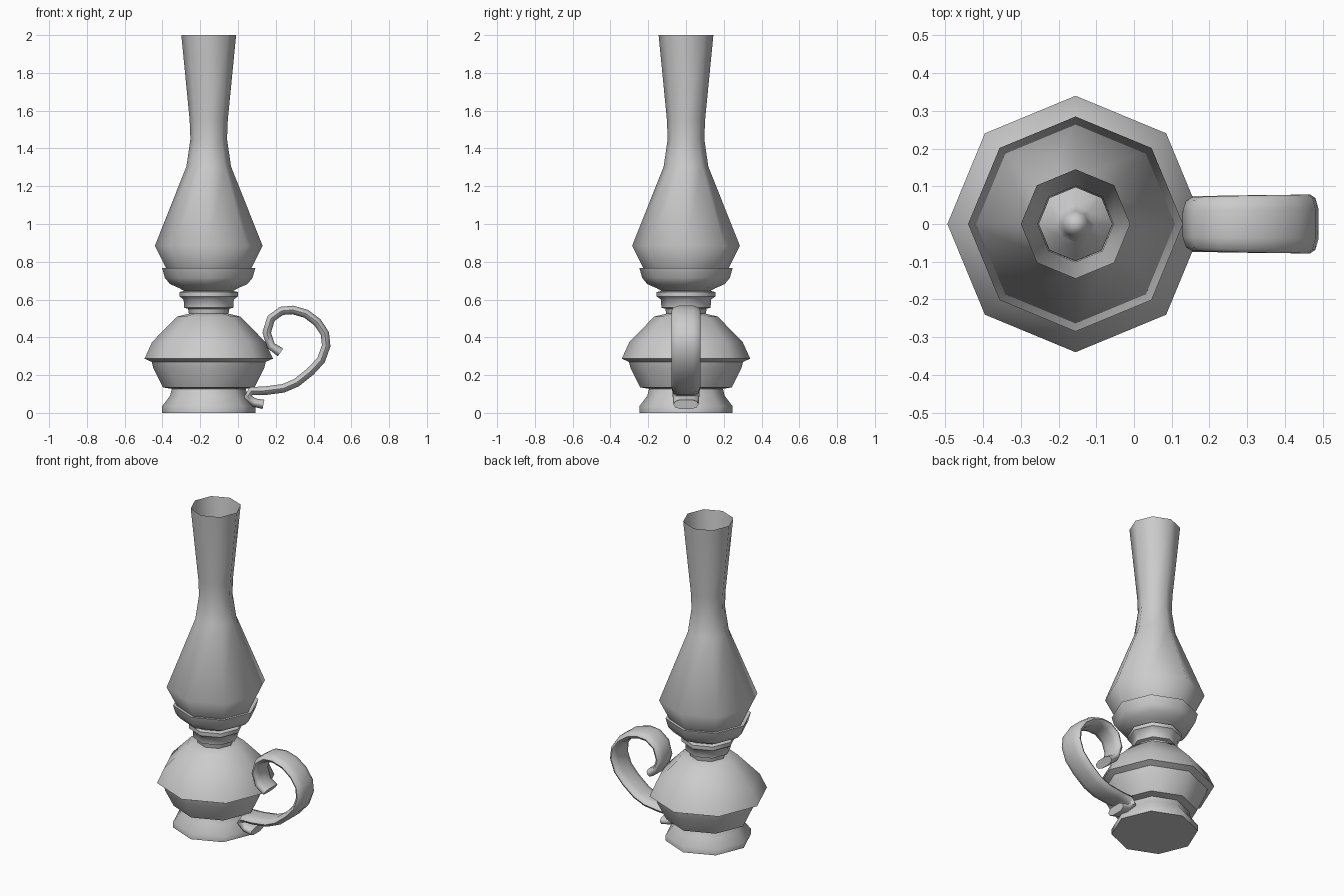
import bpy, bmesh, math
from mathutils import Vector

if "Cube" in bpy.data.objects:
    bpy.data.objects.remove(bpy.data.objects["Cube"])

CX = -0.155   # axis of the lamp body


def finish(name, bm, angle=50):
    bmesh.ops.remove_doubles(bm, verts=bm.verts, dist=1e-5)
    me = bpy.data.meshes.new(name)
    bm.to_mesh(me)
    bm.free()
    ob = bpy.data.objects.new(name, me)
    bpy.context.collection.objects.link(ob)
    bpy.ops.object.select_all(action='DESELECT')
    ob.select_set(True)
    bpy.context.view_layer.objects.active = ob
    bpy.ops.object.shade_smooth_by_angle(angle=math.radians(angle))
    return ob


def lathe(name, profile, sides=8):
    """Turn a bottom-to-top (radius, z) profile around the lamp axis."""
    bm = bmesh.new()
    rings = []
    for r, z in profile:
        rings.append([bm.verts.new((CX + r * math.cos(2 * math.pi * i / sides),
                                    r * math.sin(2 * math.pi * i / sides), z))
                      for i in range(sides)] if r > 0 else [bm.verts.new((CX, 0, z))])
    for a, b in zip(rings, rings[1:]):
        for i in range(sides):
            j = (i + 1) % sides
            if len(a) == 1:
                bm.faces.new((a[0], b[j], b[i]))
            elif len(b) == 1:
                bm.faces.new((a[i], a[j], b[0]))
            else:
                bm.faces.new((a[i], a[j], b[j], b[i]))
    return finish(name, bm)


# Foot
lathe("foot", [(0, 0), (0.247, 0), (0.247, 0.035), (0.205, 0.09), (0.19, 0.15)])

# Oil reservoir
lathe("reservoir", [(0.18, 0.125), (0.243, 0.135), (0.293, 0.235), (0.302, 0.27),
                    (0.34, 0.287), (0.30, 0.375), (0.168, 0.51), (0.105, 0.525),
                    (0.11, 0.555)])

# Burner collar and the cup that holds the glass
lathe("burner_collar", [(0.105, 0.55), (0.13, 0.557), (0.133, 0.60), (0.155, 0.617),
                        (0.155, 0.64), (0.12, 0.648)])
lathe("glass_cup", [(0.12, 0.64), (0.155, 0.66), (0.205, 0.682), (0.232, 0.715),
                    (0.247, 0.768), (0.222, 0.765), (0.19, 0.71), (0.12, 0.70)])

# Wick dome inside the glass
lathe("wick_dome", [(0.13, 0.70), (0.105, 0.75), (0.05, 0.79), (0.035, 0.83),
                    (0.025, 0.86), (0, 0.87)])

# Open glass chimney
lathe("chimney", [(0.225, 0.765), (0.285, 0.885), (0.118, 1.305), (0.097, 1.45),
                  (0.101, 1.55), (0.145, 2.0)])

# Scroll handle: flat rounded strap swept along a path in the xz plane
path = [(.225, .32), (.175, .355), (.152, .425), (.175, .50), (.23, .54), (.29, .545),
        (.36, .525), (.42, .48), (.46, .42), (.467, .355), (.44, .28), (.385, .22),
        (.31, .16), (.24, .13), (.14, .117), (.07, .115), (.05, .085), (.085, .055),
        (.135, .045)]
bm = bmesh.new()
pts = [Vector((x, 0, z)) for x, z in path]
rings = []
n = len(pts)
for k, p in enumerate(pts):
    t = (pts[min(k + 1, n - 1)] - pts[max(k - 1, 0)]).normalized()
    nor = Vector((-t.z, 0, t.x))
    thick = 0.026 if k in (0, n - 1) else 0.024
    width = 0.066 + 0.012 * math.sin(math.pi * k / (n - 1))
    ring = []
    for i in range(10):
        a = 2 * math.pi * i / 10
        c, s = math.cos(a), math.sin(a)
        y = math.copysign(abs(c) ** 0.6, c) * width
        ring.append(bm.verts.new(p + nor * s * thick + Vector((0, y, 0))))
    rings.append(ring)
for a, b in zip(rings, rings[1:]):
    for i in range(10):
        j = (i + 1) % 10
        bm.faces.new((a[i], a[j], b[j], b[i]))
bm.faces.new(rings[0])
bm.faces.new(rings[-1])
bmesh.ops.recalc_face_normals(bm, faces=bm.faces)
finish("handle", bm, 60)
